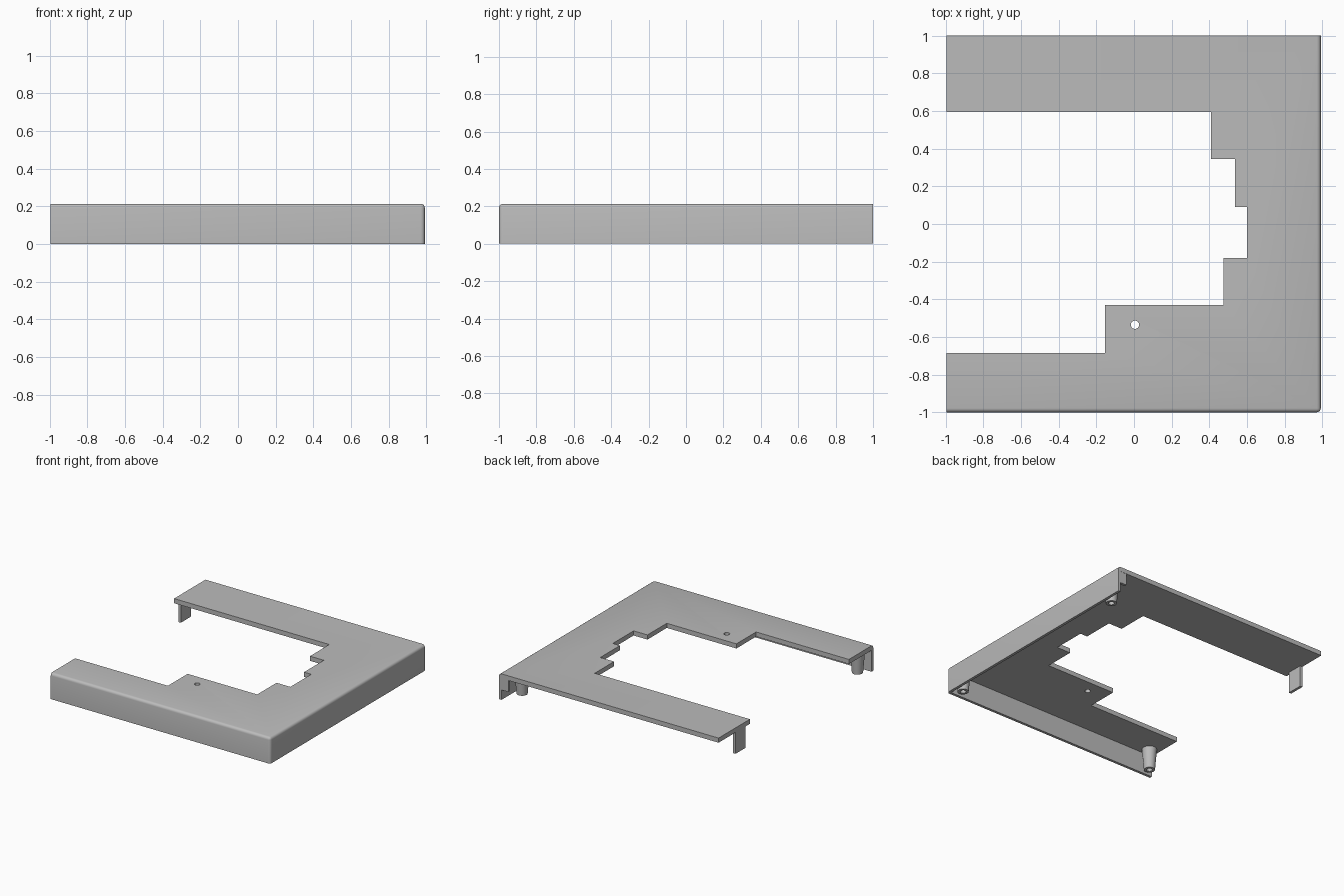
import bpy, bmesh, math
from mathutils import Vector

if "Cube" in bpy.data.objects:
    bpy.data.objects.remove(bpy.data.objects["Cube"])

grey = bpy.data.materials.new("plain grey")
grey.use_nodes = True
colour = (0.5, 0.5, 0.5, 1)
grey.diffuse_color = colour
grey.node_tree.nodes["Principled BSDF"].inputs["Base Color"].default_value = colour

LEFT, RIGHT, TOP, UNDER, WALL = -0.995, 0.992, 0.213, 0.175, 0.022


def finish(name, bm):
    bmesh.ops.recalc_face_normals(bm, faces=bm.faces)
    mesh = bpy.data.meshes.new(name)
    bm.to_mesh(mesh)
    bm.free()
    mesh.materials.append(grey)
    obj = bpy.data.objects.new(name, mesh)
    bpy.context.collection.objects.link(obj)
    return obj


def prism(outline, z0, z1):
    bm = bmesh.new()
    base = bm.faces.new([bm.verts.new((x, y, z0)) for x, y in outline])
    new = bmesh.ops.extrude_face_region(bm, geom=[base])["geom"]
    bmesh.ops.translate(bm, vec=(0, 0, z1 - z0),
                        verts=[v for v in new if isinstance(v, bmesh.types.BMVert)])
    return bm


def box(x0, x1, y0, y1, z0, z1):
    return prism([(x0, y0), (x1, y0), (x1, y1), (x0, y1)], z0, z1)


def cut(target, bm):
    cutter = finish("cutter", bm)
    cutter.hide_render = True
    mod = target.modifiers.new("cut", "BOOLEAN")
    mod.operation, mod.solver, mod.object = "DIFFERENCE", "EXACT", cutter
    bpy.context.view_layer.objects.active = target
    bpy.ops.object.modifier_apply(modifier=mod.name)
    bpy.data.objects.remove(cutter)


def smooth(obj):
    bpy.ops.object.select_all(action="DESELECT")
    obj.select_set(True)
    bpy.context.view_layer.objects.active = obj
    bpy.ops.object.shade_smooth_by_angle(angle=math.radians(32))


# Cover: block with rounded front and side top edges and a rounded corner
bm = box(LEFT, RIGHT, -1, 1, 0, TOP)
rounded = []
for e in bm.edges:
    mid = (e.verts[0].co + e.verts[1].co) / 2
    front, side, top = mid.y < -0.99, mid.x > 0.98, mid.z > 0.2
    if front + side + top == 2 and not (top and mid.z < 0.2):
        rounded.append(e)
bmesh.ops.bevel(bm, geom=rounded, offset=0.022, segments=4, profile=0.5, affect="EDGES")
cover = finish("cover", bm)

# Hollow underside, open at the back and at the right end
cut(cover, box(-2, RIGHT - WALL, -1 + WALL, 2, -1, UNDER))

# Stepped opening in the top plate
steps = [(-2, 0.595), (0.41, 0.595), (0.41, 0.345), (0.535, 0.345), (0.535, 0.09),
         (0.6, 0.09), (0.6, -0.18), (0.475, -0.18), (0.475, -0.43),
         (-0.155, -0.43), (-0.155, -0.685), (-2, -0.685)]
cut(cover, prism(steps, -1, 1))

# Small round hole
circle = [(0.005 + 0.022 * math.cos(a), -0.535 + 0.022 * math.sin(a))
          for a in (math.tau * i / 24 for i in range(24))]
cut(cover, prism(circle, -1, 1))
smooth(cover)


# Tapered hollow screw posts
def post(name, x, y):
    profile = [(0.057, UNDER + 0.005), (0.042, 0), (0.022, 0), (0.022, 0.1), (0, 0.1)]
    bm = bmesh.new()
    verts = [bm.verts.new((r, 0, z)) for r, z in profile]
    edges = [bm.edges.new(pair) for pair in zip(verts, verts[1:])]
    bmesh.ops.spin(bm, geom=verts + edges, axis=(0, 0, 1), cent=(0, 0, 0),
                   angle=math.tau, steps=24)
    bmesh.ops.remove_doubles(bm, verts=bm.verts, dist=0.0005)
    obj = finish(name, bm)
    obj.location = Vector((x, y, 0))
    smooth(obj)


post("front_left_post", 0.91, -0.91)
post("front_right_post", -0.915, -0.91)
post("back_left_post", 0.91, 0.82)

# Hanging tab at the end of the back arm
finish("back_arm_tab", box(LEFT, LEFT + 0.022, 0.65, 0.78, 0, UNDER + 0.005))

# Gusset at the open end of the side wall
finish("side_wall_gusset", box(0.91, RIGHT - 0.01, 0.975, 0.998, 0.08, UNDER + 0.005))
